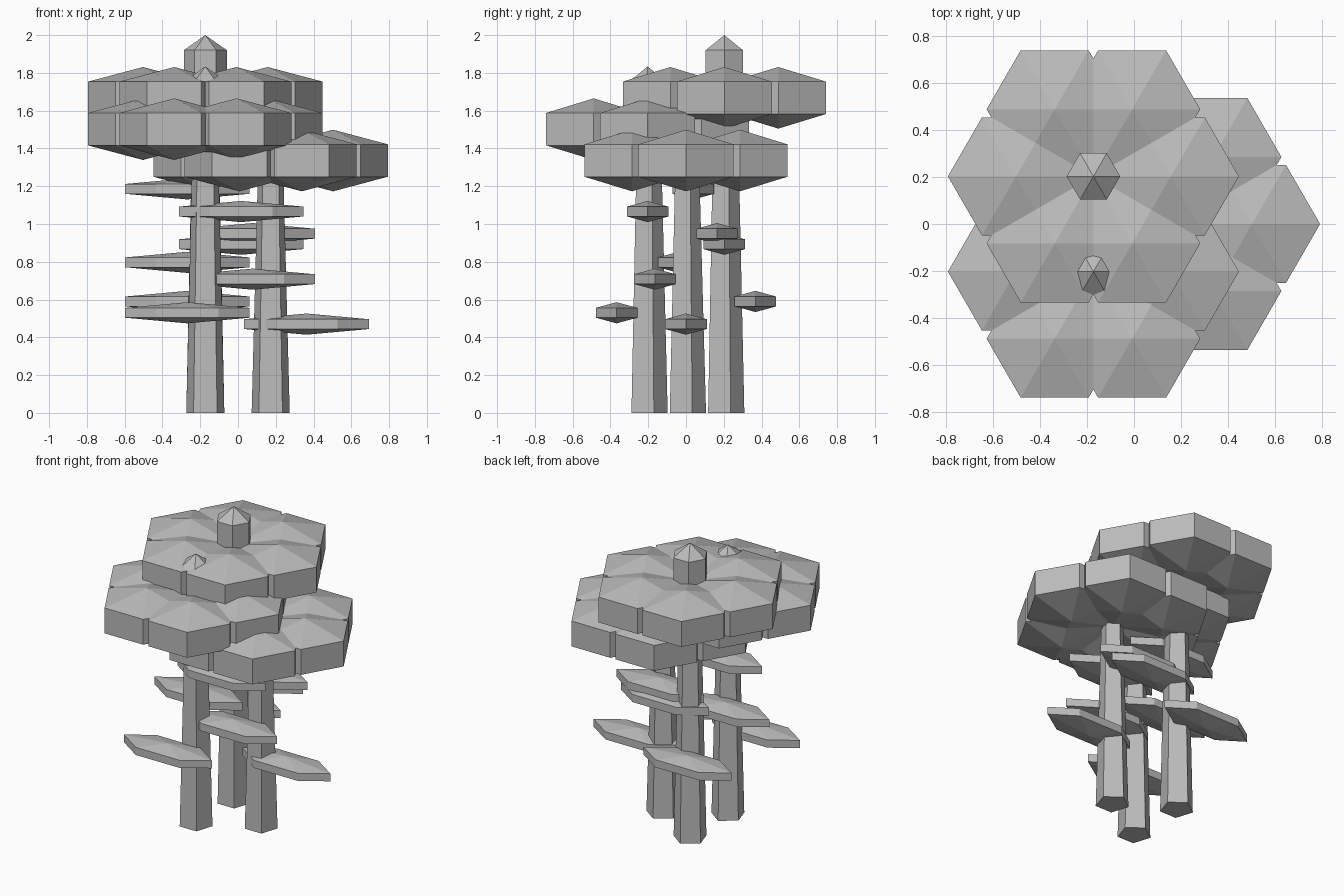
import bpy
import math
from mathutils import Vector

default = bpy.data.objects.get("Cube")
if default:
    bpy.data.objects.remove(default, do_unlink=True)

# One plain grey for everything
grey = bpy.data.materials.new("plain_grey")
grey.use_nodes = True
colour = (0.5, 0.5, 0.5, 1)
grey.diffuse_color = colour
grey.node_tree.nodes["Principled BSDF"].inputs["Base Color"].default_value = colour


def add_mesh(name, verts, faces):
    mesh = bpy.data.meshes.new(name)
    mesh.from_pydata(verts, [], faces)
    mesh.materials.append(grey)
    obj = bpy.data.objects.new(name, mesh)
    bpy.context.collection.objects.link(obj)
    return obj


def ring(centre, rx, ry, z, sides, start):
    angles = [start + math.tau * i / sides for i in range(sides)]
    return [(centre.x + rx * math.cos(a), centre.y + ry * math.sin(a), z) for a in angles]


def walls(n):
    return [(i, (i + 1) % n, n + (i + 1) % n, n + i) for i in range(n)]


def hex_gem(name, centre, rx, ry, low, high, point):
    """Six-sided prism with a shallow pyramid above and below."""
    n = 6
    verts = ring(centre, rx, ry, low, n, 0) + ring(centre, rx, ry, high, n, 0)
    verts += [(centre.x, centre.y, low - point), (centre.x, centre.y, high + point)]
    faces = walls(n)
    for i in range(n):
        j = (i + 1) % n
        faces += [(j, i, 2 * n), (n + i, n + j, 2 * n + 1)]
    return add_mesh(name, verts, faces)


def trunk(name, centre, top):
    """Tapered five-sided trunk."""
    n = 5
    verts = ring(centre, 0.106, 0.106, 0, n, math.pi / 2)
    verts += ring(centre, 0.07, 0.07, top, n, math.pi / 2)
    return add_mesh(name, verts, walls(n) + [tuple(reversed(range(n))), tuple(range(n, 2 * n))])


def step(degrees, distance):
    a = math.radians(degrees)
    return Vector((distance * math.cos(a), distance * math.sin(a)))


def tree(label, centre, rim, shelves):
    """Trunk, side shelves, ring of six crown blocks and a pointed cap."""
    trunk(label + "_trunk", centre, rim + 0.05)
    for angle, z in shelves:
        hex_gem(label + "_shelf", centre + step(angle, 0.19), 0.33, 0.127, z - 0.026, z + 0.026, 0.03)
    for k in range(6):
        hex_gem(label + "_crown", centre + step(60 * k, 0.33), 0.29, 0.29, rim, rim + 0.172, 0.077)
    hex_gem(label + "_cap", centre, 0.114, 0.114, rim + 0.1, rim + 0.338, 0.08)


tree("tall", Vector((-0.173, 0.203)), 1.582, [(120, 0.59), (0, 0.893), (240, 1.186)])
tree("middle", Vector((-0.173, -0.203)), 1.416, [(240, 0.53), (120, 0.797), (0, 1.066)])
tree("short", Vector((0.173, 0)), 1.25, [(0, 0.47), (240, 0.708), (120, 0.949)])
